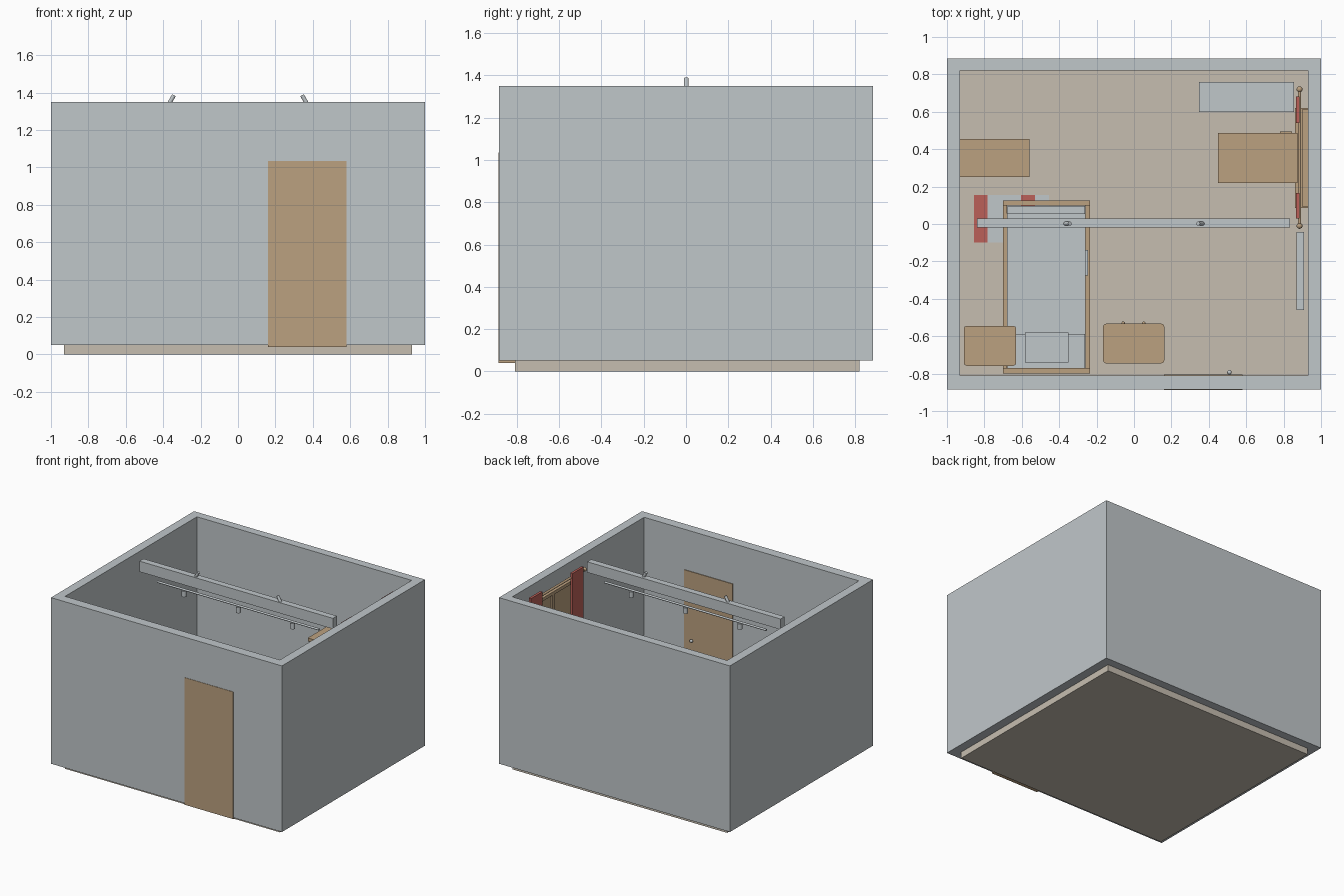
import bpy, bmesh, math
from mathutils import Vector, Matrix

old = bpy.data.objects.get("Cube")
if old:
    bpy.data.objects.remove(old, do_unlink=True)


def material(name, rgb):
    m = bpy.data.materials.new(name)
    m.use_nodes = True
    m.diffuse_color = (*rgb, 1)
    m.node_tree.nodes["Principled BSDF"].inputs["Base Color"].default_value = (*rgb, 1)
    return m


GREY = material("pale grey", (0.53, 0.57, 0.59))
WOOD = material("wood tan", (0.50, 0.355, 0.215))
BEIGE = material("floor beige", (0.565, 0.515, 0.434))
RED = material("brick red", (0.50, 0.117, 0.098))


def finish(name, bm, mat):
    bmesh.ops.recalc_face_normals(bm, faces=bm.faces[:])
    mesh = bpy.data.meshes.new(name)
    bm.to_mesh(mesh)
    bm.free()
    mesh.materials.append(mat)
    obj = bpy.data.objects.new(name, mesh)
    bpy.context.scene.collection.objects.link(obj)
    return obj


def box(name, mat, x, y, z, bevel=0):
    """Box from its (low, high) range on each axis."""
    bm = bmesh.new()
    bmesh.ops.create_cube(bm, size=1)
    lo, hi = Vector((x[0], y[0], z[0])), Vector((x[1], y[1], z[1]))
    for v in bm.verts:
        v.co = (lo + hi) / 2 + v.co * (hi - lo)
    if bevel:
        upright = [e for e in bm.edges if abs(e.verts[0].co.z - e.verts[1].co.z) > 0.01]
        bmesh.ops.bevel(bm, geom=upright, offset=bevel, segments=2, affect='EDGES', profile=0.5)
    return finish(name, bm, mat)


def rod(name, mat, center, radius, length, axis='Z', tilt=0, sides=16):
    turn = {'X': Matrix.Rotation(math.pi / 2, 4, 'Y'),
            'Y': Matrix.Rotation(math.pi / 2, 4, 'X'),
            'Z': Matrix.Rotation(tilt, 4, 'Y')}[axis]
    bm = bmesh.new()
    bmesh.ops.create_cone(bm, cap_ends=True, segments=sides, radius1=radius, radius2=radius,
                          depth=length, matrix=Matrix.Translation(center) @ turn)
    for f in bm.faces:
        f.smooth = len(f.verts) == 4
    return finish(name, bm, mat)


def ball(name, mat, center, radius):
    bm = bmesh.new()
    bmesh.ops.create_uvsphere(bm, u_segments=16, v_segments=8, radius=radius,
                              matrix=Matrix.Translation(center))
    for f in bm.faces:
        f.smooth = True
    return finish(name, bm, mat)


# Room shell: one closed ring of wall
def walls():
    bm = bmesh.new()
    rings = []
    for x, y0, y1 in ((1, -0.885, 0.885), (0.93, -0.81, 0.82)):
        for z in (0.05, 1.35):
            rings.append([bm.verts.new((a, b, z)) for a, b in ((-x, y0), (x, y0), (x, y1), (-x, y1))])
    outer_low, outer_top, inner_low, inner_top = rings
    for a, b in ((outer_low, outer_top), (outer_top, inner_top),
                 (inner_top, inner_low), (inner_low, outer_low)):
        for i in range(4):
            j = (i + 1) % 4
            bm.faces.new((a[i], a[j], b[j], b[i]))
    finish("walls", bm, GREY)


walls()
box("floor", BEIGE, (-0.93, 0.93), (-0.81, 0.82), (0, 0.05))

# Door with its knob
box("door", WOOD, (0.16, 0.58), (-0.888, -0.805), (0.04, 1.035))
ball("door_knob", GREY, (0.51, -0.793, 0.5), 0.012)

# Ceiling beam, lamp rail and lamps
box("ceiling_beam", GREY, (-0.84, 0.835), (-0.02, 0.03), (1.265, 1.348))
rod("lamp_rail", GREY, (0, 0.005, 1.215), 0.008, 1.4, 'X')
for i, x in enumerate((-0.47, 0, 0.47)):
    rod(f"rail_lamp_{i + 1}", GREY, (x, 0.005, 1.185), 0.018, 0.045)
for side, name in ((-1, "right"), (1, "left")):
    rod(f"beam_peg_{name}", GREY, (side * 0.36, 0.002, 1.355), 0.011, 0.07, tilt=-side * math.radians(30))

# Window with sill, frame and glazing bars
WY = (0.09, 0.615)
box("window_panel", WOOD, (0.915, 0.932), WY, (0.62, 1.22))
box("window_sill", WOOD, (0.86, 0.932), (0.085, 0.62), (0.6, 0.625))
for name, y in (("right", 0.09), ("middle", 0.34), ("left", 0.59)):
    box(f"window_post_{name}", WOOD, (0.90, 0.93), (y, y + 0.025), (0.625, 1.22))
for name, z in (("lower", 0.625), ("upper", 1.195)):
    box(f"window_rail_{name}", WOOD, (0.90, 0.93), WY, (z, z + 0.025))

# Curtains on their rod
rod("curtain_rod", WOOD, (0.885, 0.355, 1.26), 0.009, 0.73, 'Y')
for name, y, cloth in (("front", -0.01, (0.03, 0.167)), ("back", 0.72, (0.54, 0.682))):
    ball(f"curtain_rod_end_{name}", WOOD, (0.885, y, 1.26), 0.016)
    box(f"curtain_{name}", RED, (0.865, 0.884), cloth, (0.55, 1.30))

# Striped rug, partly under the bed
for i, (a, b, mat) in enumerate(((-0.855, -0.782, RED), (-0.782, -0.605, GREY),
                                 (-0.605, -0.53, RED), (-0.53, -0.455, GREY))):
    box(f"rug_stripe_{i + 1}", mat, (a, b), (-0.10, 0.155), (0.049, 0.056))

# Bed
for name, x in (("right", (-0.70, -0.68)), ("left", (-0.258, -0.235))):
    box(f"bed_side_{name}", WOOD, x, (-0.80, 0.125), (0.1, 0.22))
box("bed_headboard", WOOD, (-0.70, -0.235), (-0.80, -0.77), (0.05, 0.42))
box("bed_footboard", WOOD, (-0.70, -0.235), (0.098, 0.125), (0.05, 0.25))
box("mattress", GREY, (-0.675, -0.262), (-0.77, 0.095), (0.12, 0.25))
box("blanket", GREY, (-0.68, -0.258), (-0.59, 0.055), (0.2, 0.265))
box("pillow", GREY, (-0.582, -0.35), (-0.74, -0.58), (0.25, 0.30))
box("bed_handle", GREY, (-0.258, -0.245), (-0.275, -0.14), (0.225, 0.24))

# Bedside cabinet and chest with knobs
box("bedside_cabinet", WOOD, (-0.91, -0.63), (-0.758, -0.545), (0.05, 0.36), 0.015)
box("chest", WOOD, (-0.165, 0.162), (-0.745, -0.533), (0.05, 0.4), 0.015)
for name, x in (("right", -0.058), ("left", 0.052)):
    ball(f"chest_knob_{name}", WOOD, (x, -0.53, 0.28), 0.009)

# Desk on the right wall
box("desk_top", WOOD, (-0.93, -0.56), (0.25, 0.455), (0.43, 0.455))
for i, x in enumerate((-0.925, -0.585)):
    box(f"desk_side_{i + 1}", WOOD, (x, x + 0.02), (0.26, 0.445), (0.05, 0.43))

# Wardrobe with a projecting top
box("wardrobe_body", WOOD, (0.46, 0.86), (0.23, 0.475), (0.05, 0.975))
box("wardrobe_top", WOOD, (0.45, 0.875), (0.22, 0.487), (0.975, 1.0))
box("wardrobe_handle", WOOD, (0.78, 0.845), (0.475, 0.494), (0.5, 0.52))

# Low bench and radiator
box("bench", GREY, (0.348, 0.855), (0.60, 0.76), (0.05, 0.35))
box("radiator", GREY, (0.87, 0.908), (-0.46, -0.043), (0.12, 0.45))
